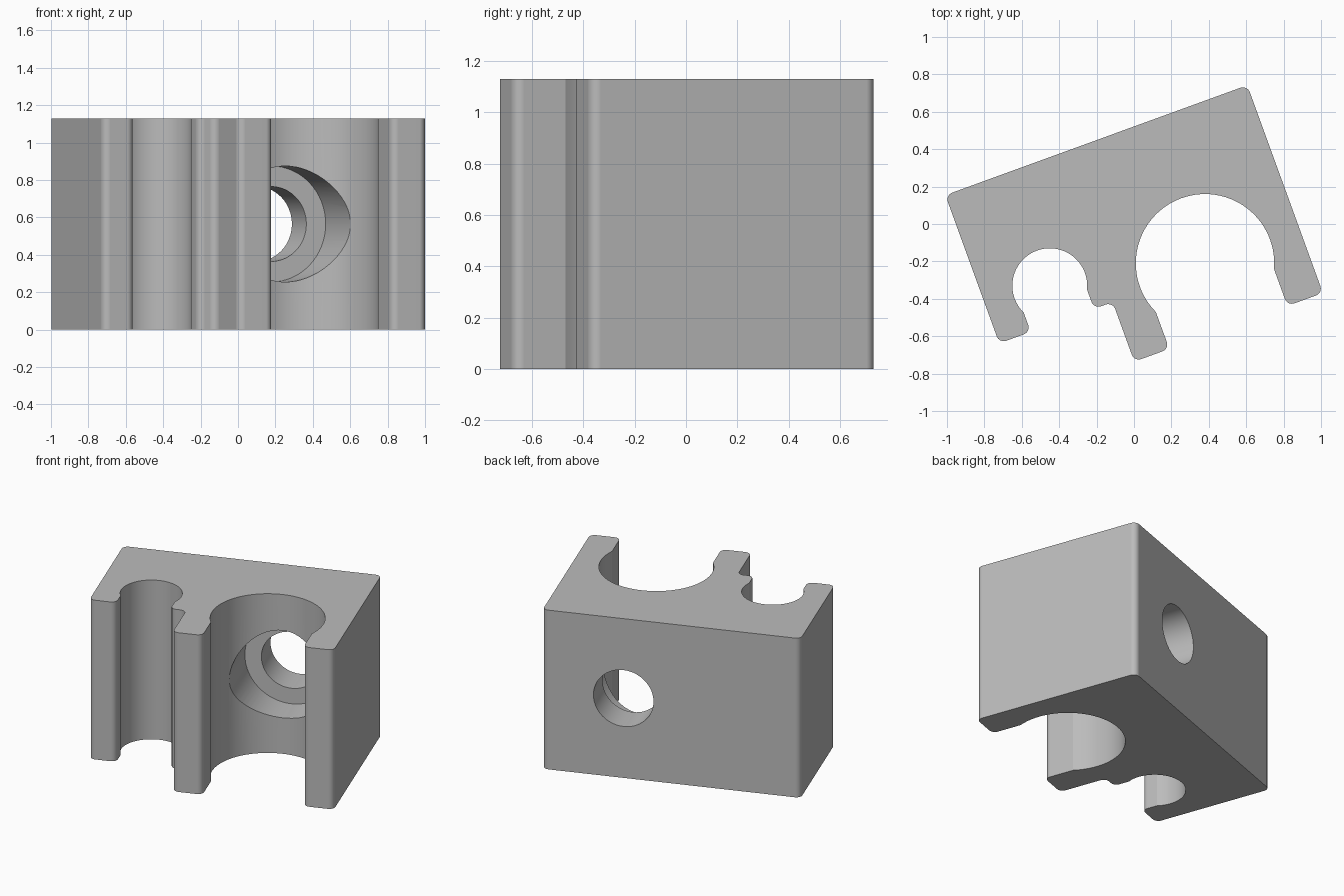
import bpy
import bmesh
from math import radians, sin, cos, asin, pi
from mathutils import Vector, Matrix

if "Cube" in bpy.data.objects:
    bpy.data.objects.remove(bpy.data.objects["Cube"])

TURN = radians(20)
HEIGHT = 1.13
FILLET = 0.04
LEFT, RIGHT, BACK = -0.895, 0.823, 0.49
FRONT, SHORT_FRONT = -0.692, -0.353
BIG = (0.285, -0.327, 0.37, 0.336)       # x, y, radius, half of the mouth
SMALL = (-0.536, -0.156, 0.20, 0.18)


def rounded(corner, before, after, steps=8):
    """Arc that rounds a right-angled corner, inner or outer."""
    c = Vector(corner)
    a = (Vector(before) - c).normalized() * FILLET
    b = (Vector(after) - c).normalized() * FILLET
    centre = c + a + b
    return [centre - b * cos(t) - a * sin(t)
            for t in (pi / 2 * i / steps for i in range(steps + 1))]


def socket(x, y, radius, half, steps=56):
    """Round pocket, from the left of its mouth over the top to the right."""
    start = pi + asin((radius ** 2 - half ** 2) ** 0.5 / radius)
    span = 2 * start - pi
    return [Vector((x + radius * cos(start - span * i / steps),
                    y + radius * sin(start - span * i / steps)))
            for i in range(steps + 1)]


def mouth(s):
    return s[0] - s[3], s[0] + s[3]


# Outline: corners are rounded, sockets are inserted between them
small_l, small_r = mouth(SMALL)
big_l, big_r = mouth(BIG)
web = -0.25
corners = [(LEFT, BACK), (LEFT, SHORT_FRONT), (small_l, SHORT_FRONT),
           SMALL, (small_r, SHORT_FRONT), (web, SHORT_FRONT),
           (web, FRONT), (big_l, FRONT), BIG,
           (big_r, FRONT), (RIGHT, FRONT), (RIGHT, BACK)]
outline = []
for i, c in enumerate(corners):
    if len(c) == 4:
        outline += socket(*c)
        continue
    before, after = corners[i - 1], corners[(i + 1) % len(corners)]
    # beside a socket the wall runs straight back
    if len(before) == 4:
        before = (c[0], before[1])
    if len(after) == 4:
        after = (c[0], after[1])
    outline += rounded(c, before, after)

grey = bpy.data.materials.new("plain grey")
grey.use_nodes = True
colour = (0.5, 0.5, 0.5, 1)
grey.diffuse_color = colour
grey.node_tree.nodes["Principled BSDF"].inputs["Base Color"].default_value = colour

# Block: the outline extruded upwards
bm = bmesh.new()
base = bm.faces.new([bm.verts.new((p.x, p.y, 0)) for p in outline])
top = bmesh.ops.extrude_face_region(bm, geom=[base])["geom"]
bmesh.ops.translate(bm, vec=(0, 0, HEIGHT),
                    verts=[v for v in top if isinstance(v, bmesh.types.BMVert)])
bmesh.ops.recalc_face_normals(bm, faces=bm.faces)
mesh = bpy.data.meshes.new("clamp_block")
bm.to_mesh(mesh)
bm.free()
mesh.materials.append(grey)
block = bpy.data.objects.new("clamp_block", mesh)
bpy.context.collection.objects.link(block)
bpy.context.view_layer.objects.active = block

# Bolt hole and its wider counterbore, drilled from the big socket to the back
for name, radius, y0, y1 in (("counterbore", 0.31, -0.327, 0.264),
                             ("bolt_hole", 0.20, -0.30, 0.60)):
    bpy.ops.mesh.primitive_cylinder_add(
        vertices=64, radius=radius, depth=y1 - y0,
        location=(BIG[0], (y0 + y1) / 2, HEIGHT / 2), rotation=(pi / 2, 0, 0))
    cutter = bpy.context.object
    cutter.name = name + "_cutter"
    cutter.hide_render = True
    cutter.data.materials.append(grey)
    cut = block.modifiers.new(name, 'BOOLEAN')
    cut.operation, cut.solver, cut.object = 'DIFFERENCE', 'EXACT', cutter
    bpy.context.view_layer.objects.active = block
    bpy.ops.object.modifier_apply(modifier=name)
    bpy.data.objects.remove(cutter)

# Smooth sockets and fillets, flat walls
block.data.transform(Matrix.Rotation(TURN, 4, 'Z'))
bpy.ops.object.select_all(action='DESELECT')
block.select_set(True)
bpy.ops.object.shade_smooth_by_angle(angle=radians(20))
weighted = block.modifiers.new("flat_walls", 'WEIGHTED_NORMAL')
weighted.keep_sharp = True
